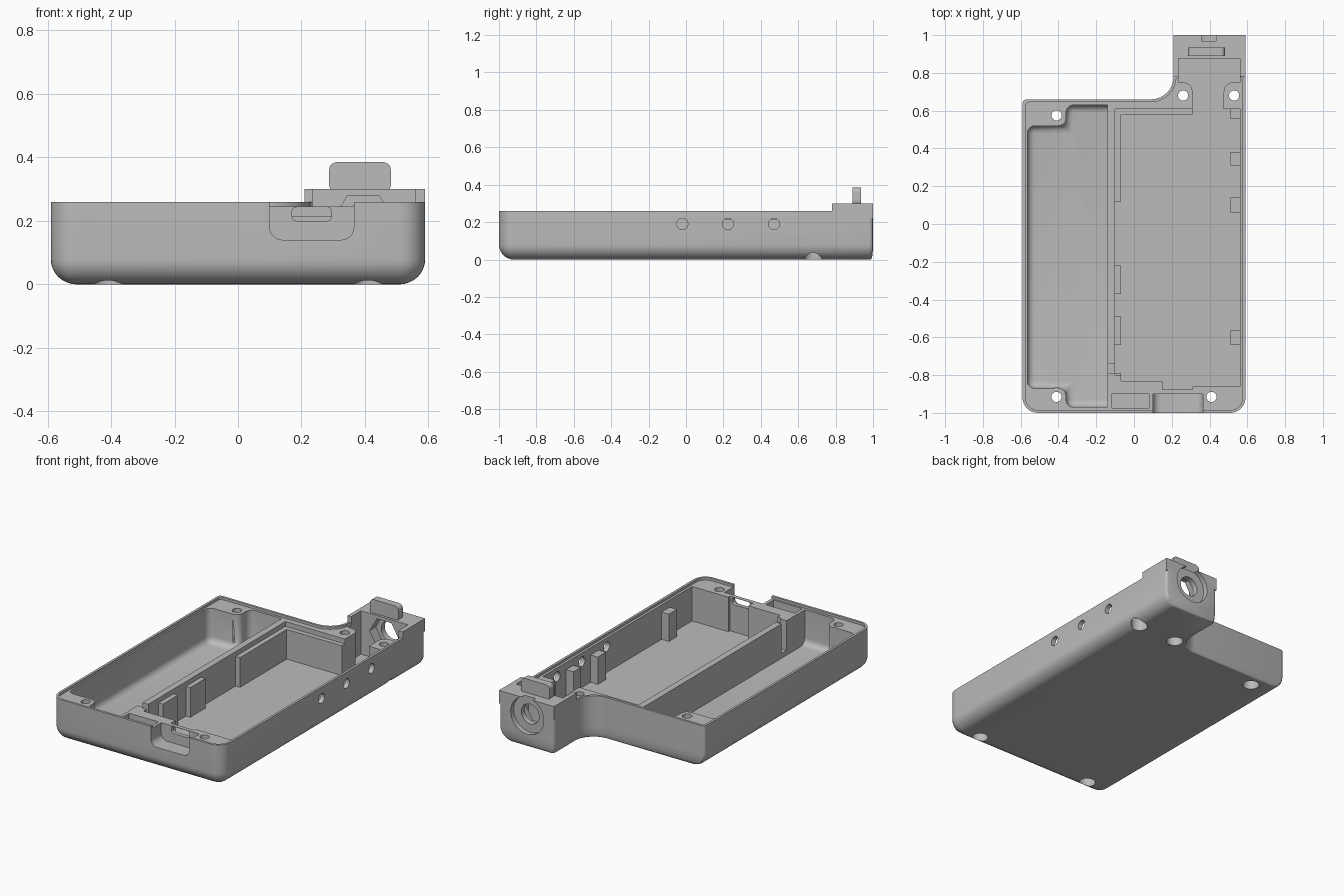
import bpy, bmesh, math
from math import sin, cos, pi

if "Cube" in bpy.data.objects:
    bpy.data.objects.remove(bpy.data.objects["Cube"], do_unlink=True)

grey = bpy.data.materials.new("plain grey")
grey.use_nodes = True
grey.diffuse_color = (0.5, 0.5, 0.5, 1)
grey.node_tree.nodes["Principled BSDF"].inputs["Base Color"].default_value = (0.5, 0.5, 0.5, 1)

FLOOR, LEDGE, RIM, TOP = 0.03, 0.245, 0.26, 0.5


def make(name, bm):
    bmesh.ops.recalc_face_normals(bm, faces=bm.faces)
    mesh = bpy.data.meshes.new(name)
    bm.to_mesh(mesh)
    bm.free()
    mesh.materials.append(grey)
    obj = bpy.data.objects.new(name, mesh)
    bpy.context.collection.objects.link(obj)
    return obj


def loft(name, rings):
    bm = bmesh.new()
    loops = [[bm.verts.new(p) for p in ring] for ring in rings]
    n = len(loops[0])
    for a, b in zip(loops, loops[1:]):
        for i in range(n):
            j = (i + 1) % n
            bm.faces.new((a[i], a[j], b[j], b[i]))
    bm.faces.new(loops[0])
    bm.faces.new(loops[-1])
    return make(name, bm)


def prism(name, pts, z0, z1):
    return loft(name, [[(x, y, z) for x, y in pts] for z in (z0, z1)])


def slab(name, pts, y0, y1):
    """Extrude an x-z profile along y."""
    return loft(name, [[(x, y, z) for x, z in pts] for y in (y0, y1)])


def box(name, x0, x1, y0, y1, z0, z1):
    return prism(name, [(x0, y0), (x1, y0), (x1, y1), (x0, y1)], z0, z1)


def arc(cx, cy, r, a0, a1, n=8):
    angles = [math.radians(a0 + (a1 - a0) * i / n) for i in range(n + 1)]
    return [(cx + r * cos(a), cy + r * sin(a)) for a in angles]


def ngon(cx, cy, r, n):
    return [(cx + r * cos(2 * pi * i / n), cy + r * sin(2 * pi * i / n)) for i in range(n)]


def rounded(x0, x1, z0, z1, r):
    return (arc(x1 - r, z0 + r, r, -90, 0, 5) + arc(x1 - r, z1 - r, r, 0, 90, 5)
            + arc(x0 + r, z1 - r, r, 90, 180, 5) + arc(x0 + r, z0 + r, r, 180, 270, 5))


def combine(target, tool, operation="DIFFERENCE"):
    mod = target.modifiers.new("combine", "BOOLEAN")
    mod.operation, mod.solver, mod.object = operation, "EXACT", tool
    bpy.context.view_layer.objects.active = target
    bpy.ops.object.modifier_apply(modifier=mod.name)
    bpy.data.objects.remove(tool, do_unlink=True)


def outline(side, back, end=1.0):
    """Case footprint, inset on the front and sides, and on the back."""
    r = max(0.08 - side, 0.003)
    c = 0.02
    x = 0.59 - side
    return (arc(-0.51, -0.92, r, 180, 270) + arc(0.51, -0.92, r, 270, 360)
            + arc(x - c, end - back - c, c, 0, 90, 3)
            + arc(0.21 + back + c, end - back - c, c, 90, 180, 3)
            + arc(0.09, 0.78, 0.12 + back, 0, -90)
            + arc(-x + c, 0.66 - back - c, c, 90, 180, 3))


# Outer case with rounded bottom edge
rings = []
for i in range(9):
    a = i / 8 * pi / 2
    inset, z = 0.08 * (1 - sin(a)), 0.08 * (1 - cos(a))
    rings.append([(x, y, z) for x, y in outline(inset, inset * 0.15)])
rings.append([(x, y, RIM) for x, y in outline(0, 0)])
case = loft("case", rings)

# Recessed lip, then the raised connector housing
combine(case, prism("lip_cut", outline(0.015, 0.015, 0.795), LEDGE, TOP))
combine(case, box("housing", 0.21, 0.59, 0.78, 1.0, 0.22, 0.30), "UNION")

# Side bay with soft corners around the two screw bosses
bay = prism("bay_cut", [(-0.14, -0.97), (-0.36, -0.97), (-0.36, -0.87), (-0.565, -0.87),
                        (-0.565, 0.52), (-0.36, 0.52), (-0.36, 0.63), (-0.14, 0.63)], FLOOR, TOP)
bm = bmesh.new()
bm.from_mesh(bay.data)
soft = [e for e in bm.edges
        if not all(v.co.x > -0.15 for v in e.verts) and not all(v.co.z > 0.4 for v in e.verts)]
bmesh.ops.bevel(bm, geom=soft, offset=0.04, segments=5, profile=0.5, affect="EDGES")
bm.to_mesh(bay.data)
bm.free()
combine(case, bay)

# Main compartment, running between the rear bosses into the housing
main = ([(-0.07, -0.83), (0.15, -0.83), (0.15, -0.875), (0.31, -0.875), (0.31, -0.86),
         (0.56, -0.86), (0.56, 0.61), (0.475, 0.61)]
        + arc(0.525, 0.70, 0.05, 180, 90, 5) + [(0.56, 0.75), (0.56, 0.875), (0.235, 0.875), (0.235, 0.75)]
        + arc(0.26, 0.70, 0.05, 90, 0, 5) + [(0.31, 0.58), (-0.07, 0.58)])
combine(case, prism("main_cut", main, FLOOR, TOP))
combine(case, box("board_step_cut", -0.10, 0.312, -0.80, 0.61, 0.215, TOP))
for y0, y1 in ((-0.22, 0.12), (-0.49, -0.37), (-0.79, -0.64)):
    combine(case, box("panel_gap_cut", -0.10, -0.06, y0, y1, FLOOR, TOP))
combine(case, box("wire_notch_cut", -0.15, -0.08, -0.79, -0.74, 0.06, TOP))
combine(case, box("front_pocket_cut", -0.12, 0.08, -0.975, -0.90, 0.14, TOP))

# Charging port recess and slot
combine(case, slab("port_recess_cut", rounded(0.10, 0.365, 0.14, TOP, 0.04), -1.1, -0.90))
combine(case, slab("port_slot_cut", rounded(0.17, 0.295, 0.20, 0.243, 0.015), -0.95, -0.85))

# Screw holes with counterbores from below
for x, y in ((-0.41, 0.575), (-0.41, -0.915), (0.41, -0.915), (0.26, 0.68), (0.53, 0.68)):
    combine(case, prism("screw_cut", ngon(x, y, 0.027, 24), -0.1, TOP))
    combine(case, prism("head_cut", ngon(x, y, 0.048, 24), -0.1, 0.08))

# Button holes through the side wall
for y in (-0.02, 0.225, 0.47):
    ring = ngon(y, 0.19, 0.03, 24)
    combine(case, loft("button_cut", [[(x, a, b) for a, b in ring] for x in (0.53, 0.65)]))

# Connector bore with a hexagonal nut seat inside and a round recess outside
combine(case, slab("nut_cut", ngon(0.395, 0.193, 0.10, 6), 0.86, 0.935))
combine(case, slab("bore_cut", ngon(0.395, 0.193, 0.062, 32), 0.90, 1.05))
combine(case, slab("recess_cut", ngon(0.395, 0.193, 0.114, 40), 0.97, 1.05))

bpy.ops.object.select_all(action="DESELECT")
case.select_set(True)
bpy.context.view_layer.objects.active = case
bpy.ops.object.shade_smooth_by_angle(angle=math.radians(30))

# Upright tab on the housing
slab("housing_tab", rounded(0.287, 0.482, 0.29, 0.385, 0.025), 0.89, 0.935)

# Support posts along the side wall
for i, (y0, y1) in enumerate(((0.31, 0.38), (0.06, 0.14), (-0.64, -0.56))):
    box(f"support_post_{i + 1}", 0.51, 0.565, y0, y1, FLOOR - 0.005, 0.20)
box("corner_post", 0.51, 0.565, 0.555, 0.615, FLOOR - 0.005, 0.20)
